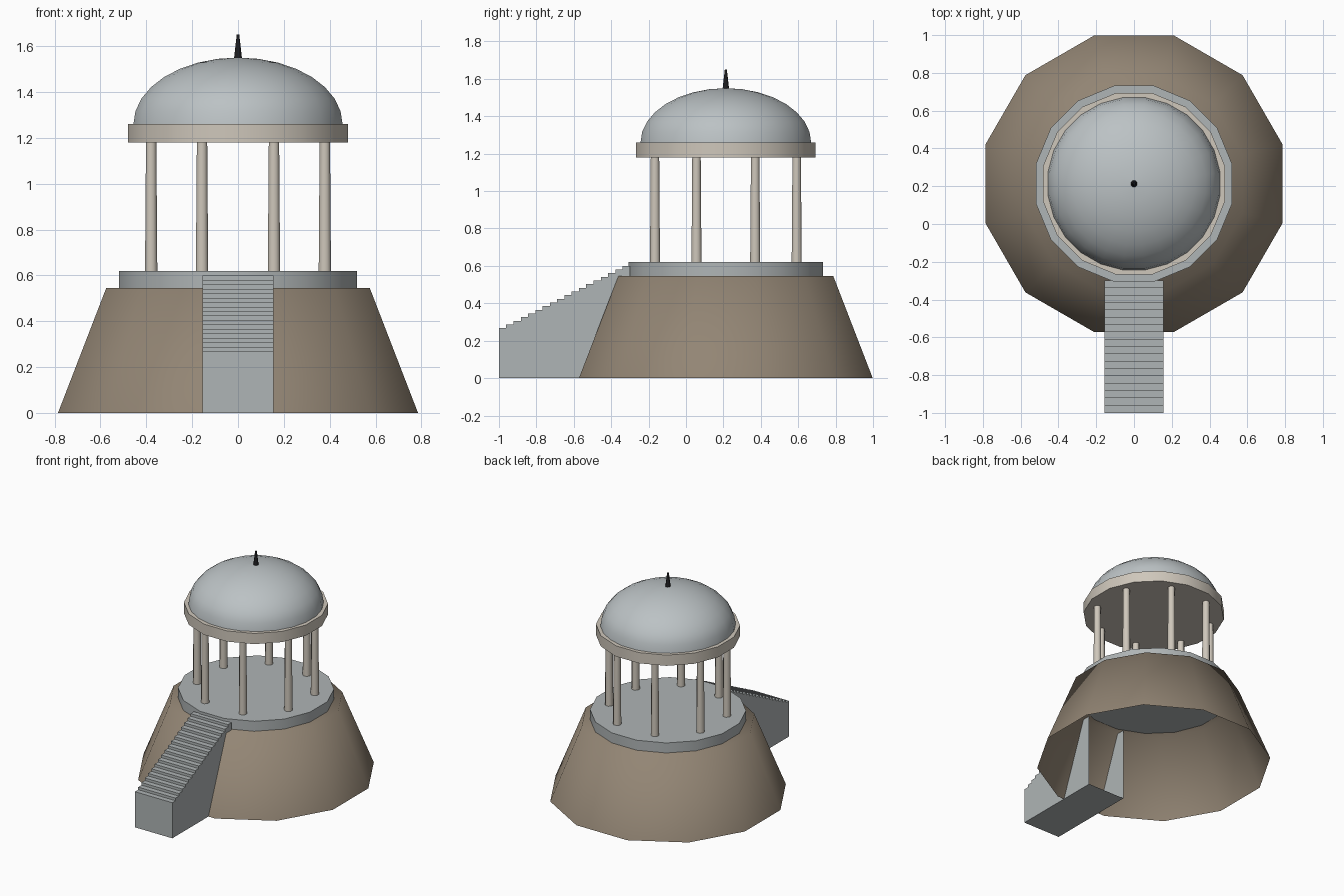
import bpy, bmesh, math

if "Cube" in bpy.data.objects:
    bpy.data.objects.remove(bpy.data.objects["Cube"])

CY = 0.213  # y of the pavilion's axis


def material(name, rgb):
    m = bpy.data.materials.new(name)
    m.diffuse_color = (*rgb, 1)
    m.use_nodes = True
    m.node_tree.nodes["Principled BSDF"].inputs["Base Color"].default_value = m.diffuse_color
    return m


ROCK = material("brown rock", (0.29, 0.235, 0.175))
STONE = material("grey stone", (0.43, 0.46, 0.465))
DOME = material("pale grey dome", (0.50, 0.54, 0.555))
CREAM = material("cream stone", (0.62, 0.57, 0.495))
IRON = material("black iron", (0.012, 0.012, 0.014))


def finish(name, bm, mat, smooth_deg=0):
    """Turn a bmesh into an object, smooth below the given edge angle."""
    bmesh.ops.recalc_face_normals(bm, faces=bm.faces)
    for f in bm.faces:
        f.smooth = smooth_deg > 0
    for e in bm.edges:
        e.smooth = len(e.link_faces) == 2 and e.calc_face_angle(0) < math.radians(smooth_deg)
    me = bpy.data.meshes.new(name)
    bm.to_mesh(me)
    bm.free()
    me.materials.append(mat)
    ob = bpy.data.objects.new(name, me)
    bpy.context.collection.objects.link(ob)
    return ob


def lathe(name, profile, sides, mat, centre=(0, CY), smooth=40, bottom=True, top=True):
    """Stack of regular polygons (radius, z), flat sides facing the axes."""
    bm = bmesh.new()
    rings = []
    for r, z in profile:
        ring = []
        for i in range(sides):
            a = 2 * math.pi * (i + 0.5) / sides
            ring.append(bm.verts.new((centre[0] + r * math.cos(a), centre[1] + r * math.sin(a), z)))
        rings.append(ring)
    for lo, hi in zip(rings, rings[1:]):
        for i in range(sides):
            j = (i + 1) % sides
            bm.faces.new((lo[i], lo[j], hi[j], hi[i]))
    if bottom:
        bm.faces.new(rings[0][::-1])
    if top:
        bm.faces.new(rings[-1])
    return finish(name, bm, mat, smooth)


# Rock mound, hollow underneath, with a softly shaded rim
lathe("rock_mound", [(0.813, 0), (0.595, 0.545)], 12, ROCK, smooth=80, bottom=False)

# Round floor and the ring beam over the columns
lathe("platform", [(0.53, 0.54), (0.53, 0.62)], 16, STONE)
lathe("ring_beam", [(0.49, 1.18), (0.49, 1.26)], 16, CREAM)

# Eight slightly tapered columns
for k in range(8):
    a = math.radians(22.5 + 45 * k)
    lathe(f"column_{k + 1}", [(0.029, 0.62), (0.0245, 1.18)], 8, CREAM,
          (0.41 * math.cos(a), CY + 0.41 * math.sin(a)), smooth=50)

# Half-ellipsoid dome
steps = 8
dome = [(0.46 * math.cos(t), 1.26 + 0.29 * math.sin(t))
        for t in (math.pi / 2 * i / steps for i in range(steps))]
lathe("dome", dome + [(0.004, 1.55)], 24, DOME, smooth=60, bottom=False)

# Spike on top
lathe("finial", [(0.019, 1.545), (0.006, 1.65)], 8, IRON, smooth=50)

# Staircase: stepped profile across x, open at the back inside the mound
N, Y0, Y1, Z0, RISE, HALF = 18, -1.0, -0.30, 0.267, 0.0196, 0.155
run = (Y1 - Y0) / N
profile = [(Y0, 0)]
for i in range(N):
    z = Z0 + RISE * i
    profile += [(Y0 + run * i, z), (Y0 + run * (i + 1), z)]
profile.append((Y1, 0))
bm = bmesh.new()
left = [bm.verts.new((-HALF, y, z)) for y, z in profile]
right = [bm.verts.new((HALF, y, z)) for y, z in profile]
bm.faces.new(left)
bm.faces.new(right[::-1])
n = len(profile)
for i in range(n):
    if i != n - 2:  # leave out the hidden back face
        j = (i + 1) % n
        bm.faces.new((left[i], right[i], right[j], left[j]))
finish("staircase", bm, STONE)
